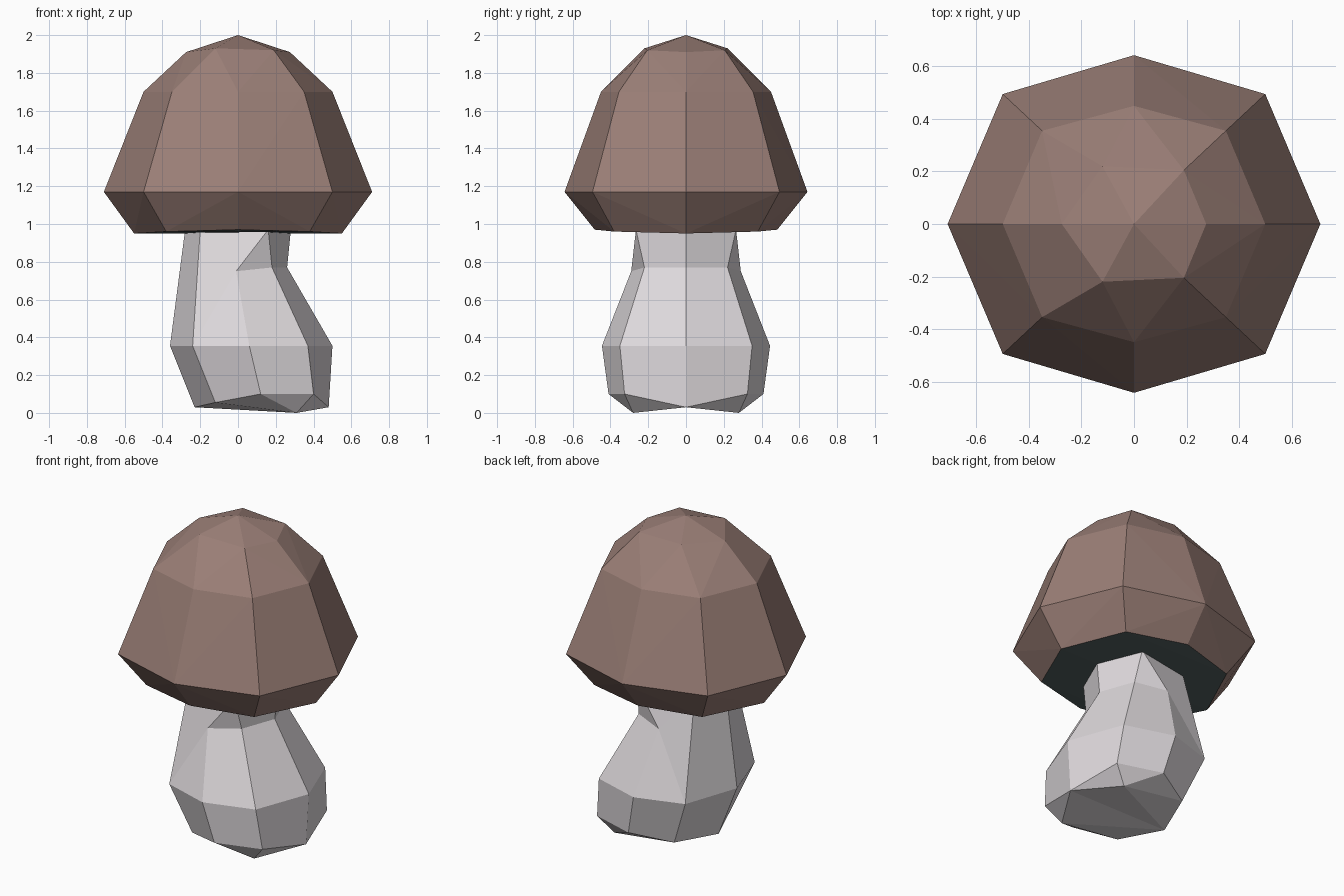
import bpy, bmesh

if "Cube" in bpy.data.objects:
    bpy.data.objects.remove(bpy.data.objects["Cube"])


def srgb(r, g, b):
    lin = lambda c: ((c / 255 + 0.055) / 1.055) ** 2.4
    return (lin(r), lin(g), lin(b), 1)


def material(name, rgb):
    m = bpy.data.materials.new(name)
    m.diffuse_color = srgb(*rgb)
    m.use_nodes = True
    m.node_tree.nodes["Principled BSDF"].inputs["Base Color"].default_value = m.diffuse_color
    return m


def finish(bm, name, mats):
    bmesh.ops.recalc_face_normals(bm, faces=bm.faces)
    mesh = bpy.data.meshes.new(name)
    bm.to_mesh(mesh)
    bm.free()
    for m in mats:
        mesh.materials.append(m)
    obj = bpy.data.objects.new(name, mesh)
    bpy.context.collection.objects.link(obj)
    return obj


brown = material("cap_brown", (155, 127, 119))
dark = material("underside_dark_slate", (82, 94, 94))
pale = material("stem_pale_grey", (222, 217, 220))

# Cap: convex faceted dome, half points (y >= 0) mirrored to the back
cap_points = [
    (0, 0, 2.0),
    (0.275, 0, 1.91), (0.19, 0.205, 1.92), (-0.12, 0.22, 1.93), (-0.275, 0, 1.91)]
for rx, ry, dx, dy, z, dz in ((0.50, 0.45, 0.35, 0.355, 1.70, 0.0),
                              (0.71, 0.643, 0.50, 0.495, 1.17, 0.0),
                              (0.55, 0.483, 0.38, 0.38, 0.95, 0.02)):
    cap_points += [(rx, 0, z), (-rx, 0, z), (dx, dy, z + dz / 2),
                   (-dx, dy, z + dz / 2), (0, ry, z + dz)]
bm = bmesh.new()
for p in {(x, s * y if y else 0, z) for x, y, z in cap_points for s in (1, -1)}:
    bm.verts.new(p)
bmesh.ops.convex_hull(bm, input=bm.verts)
bm.normal_update()
bmesh.ops.recalc_face_normals(bm, faces=bm.faces)
for f in bm.faces:
    f.material_index = 1 if f.normal.z < -0.9 else 0
finish(bm, "cap", [brown, dark])

# Stem: leaning faceted bulb, front half built then mirrored
stem = {
    "T0": (-0.28, 0, 0.97), "T1": (-0.20, -0.20, 0.97),
    "T2": (0.16, -0.265, 0.97), "T3": (0.28, 0, 0.97),
    "M1": (-0.01, -0.29, 0.75), "M2": (0.18, -0.22, 0.77), "M3": (0.26, 0, 0.77),
    "W0": (-0.36, 0, 0.355), "W1": (-0.24, -0.35, 0.355), "W2": (0.06, -0.445, 0.355),
    "W3": (0.37, -0.35, 0.355), "W4": (0.50, 0, 0.355),
    "B1": (0.12, -0.41, 0.10), "B2": (0.40, -0.325, 0.10),
    "G0": (-0.23, 0, 0.03), "G1": (-0.12, -0.29, 0.055),
    "G2": (0.31, -0.28, 0), "G3": (0.48, 0, 0.03)}
stem_faces = ("W0 W1 T1 T0", "W1 W2 M1", "W1 M1 T1", "T1 M1 T2", "W2 W3 M2 M1",
              "M1 M2 T2", "W3 W4 M3 M2", "M2 M3 T3 T2", "W0 G0 G1 W1",
              "W1 G1 B1 W2", "W2 B1 B2 W3", "W3 B2 G3 W4", "B1 G1 G2",
              "B1 G2 B2", "B2 G2 G3", "G0 G3 G2", "G0 G2 G1", "T0 T1 T2 T3")
bm = bmesh.new()
for side in (1, -1):
    v = {k: bm.verts.new((x, side * y, z)) for k, (x, y, z) in stem.items()}
    for f in stem_faces:
        bm.faces.new([v[k] for k in f.split()])
bmesh.ops.remove_doubles(bm, verts=bm.verts, dist=0.0005)
finish(bm, "stem", [pale])
